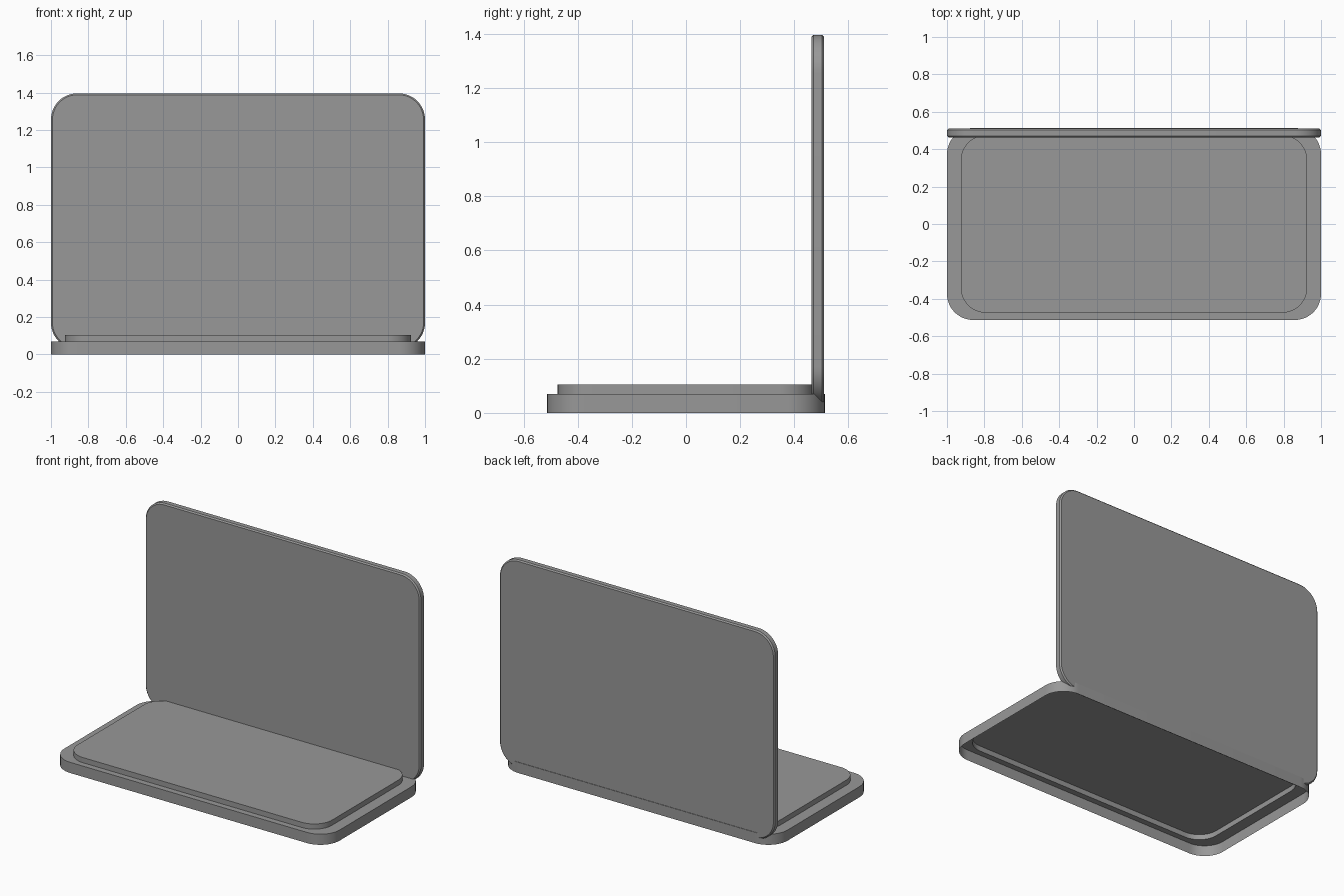
import bpy, bmesh, math

if "Cube" in bpy.data.objects:
    bpy.data.objects.remove(bpy.data.objects["Cube"])

SEGS = 12  # steps per rounded corner

# Dark grey finish shared by both parts
grey = bpy.data.materials.new("dark_grey")
grey.diffuse_color = (0.315, 0.315, 0.315, 1)
grey.use_nodes = True
grey.node_tree.nodes["Principled BSDF"].inputs["Base Color"].default_value = grey.diffuse_color


def outline(hx, hy, r):
    """Rounded rectangle centred on the origin, counter-clockwise."""
    pts = []
    for k, (sx, sy) in enumerate(((1, 1), (-1, 1), (-1, -1), (1, -1))):
        for i in range(SEGS + 1):
            a = math.pi / 2 * (k + i / SEGS)
            pts.append((sx * (hx - r) + r * math.cos(a),
                        sy * (hy - r) + r * math.sin(a)))
    return pts


def stacked_shell(name, levels, close_bottom):
    """Skin rounded outlines (half x, half y, radius, height) and cap them."""
    bm = bmesh.new()
    rings = [[bm.verts.new((x, y, h)) for x, y in outline(hx, hy, r)]
             for hx, hy, r, h in levels]
    n = len(rings[0])
    for a, b in zip(rings, rings[1:]):
        for i in range(n):
            j = (i + 1) % n
            bm.faces.new((a[i], a[j], b[j], b[i]))
    bm.faces.new(rings[-1])
    if close_bottom:
        bm.faces.new(rings[0][::-1])
    mesh = bpy.data.meshes.new(name)
    bm.to_mesh(mesh)
    bm.free()
    mesh.materials.append(grey)
    ob = bpy.data.objects.new(name, mesh)
    bpy.context.collection.objects.link(ob)
    bpy.ops.object.select_all(action='DESELECT')
    bpy.context.view_layer.objects.active = ob
    ob.select_set(True)
    bpy.ops.object.shade_smooth_by_angle(angle=math.radians(30))
    return ob


# Base tray: thin shell, open underneath, with a raised keyboard deck
stacked_shell("base", [
    (1.0, 0.513, 0.14, 0.0),
    (1.0, 0.513, 0.14, 0.07),
    (0.925, 0.474, 0.13, 0.07),
    (0.925, 0.474, 0.13, 0.104),
], close_bottom=False)

# Upright screen panel: slab with small chamfers round both faces
T, C = 0.047, 0.008
HX, HZ, R = 1.0, 0.683, 0.14
screen = stacked_shell("screen", [
    (HX - C, HZ - C, R - C, -T / 2),
    (HX, HZ, R, -T / 2 + C),
    (HX, HZ, R, T / 2 - C),
    (HX - C, HZ - C, R - C, T / 2),
], close_bottom=True)
screen.rotation_euler = (math.pi / 2, 0, 0)
screen.location = (0, 0.510 - T / 2, 0.03 + HZ)
